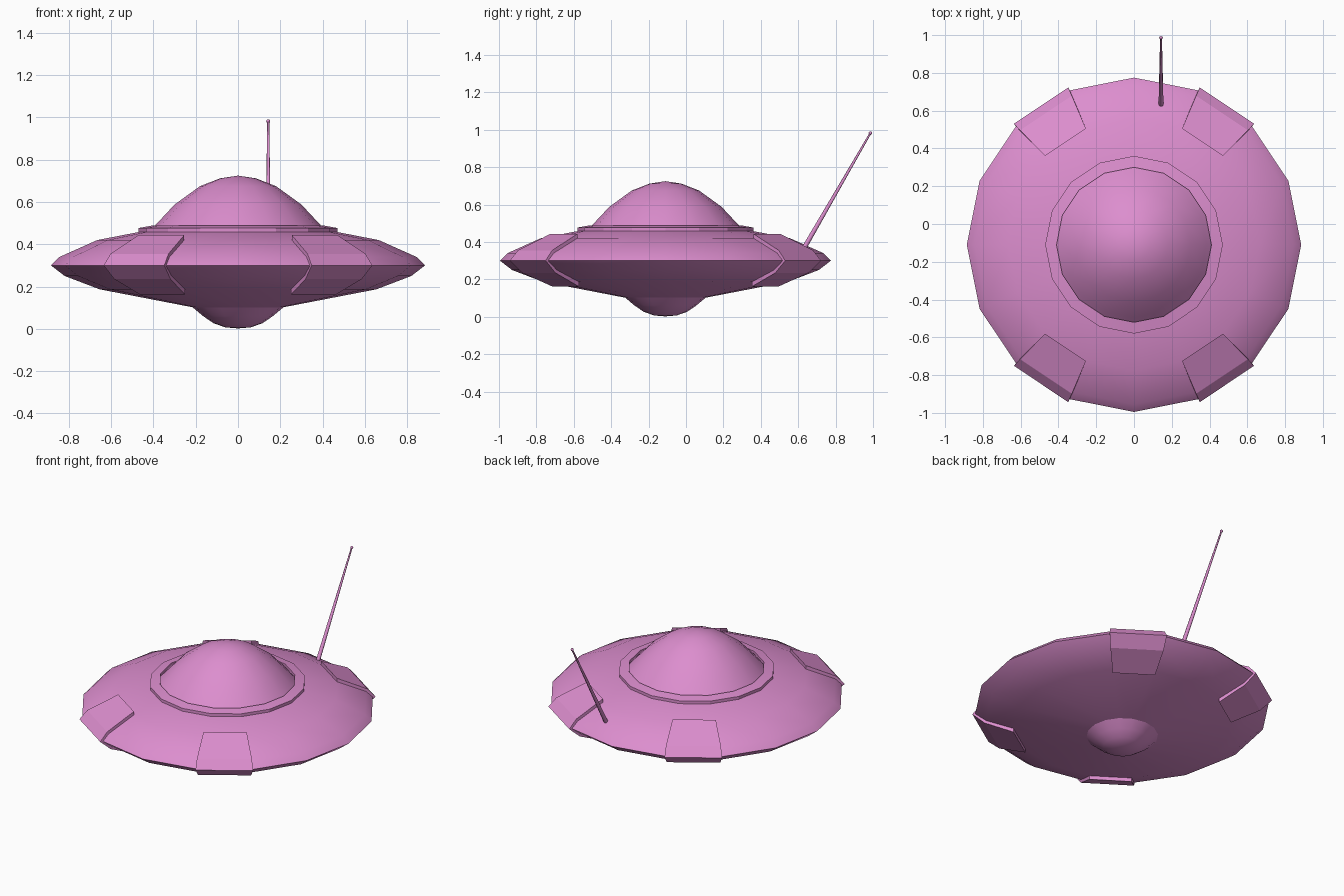
import bpy, bmesh, math
from mathutils import Vector

if "Cube" in bpy.data.objects:
    bpy.data.objects.remove(bpy.data.objects["Cube"])

SIDES = 16
CY = -0.11                      # saucer axis position in y
HALF = math.pi / SIDES

pink = bpy.data.materials.new("pink_hull")
pink.diffuse_color = (0.72, 0.27, 0.62, 1)
pink.use_nodes = True
pink.node_tree.nodes["Principled BSDF"].inputs["Base Color"].default_value = pink.diffuse_color


def finish(bm, name, smooth=None):
    bmesh.ops.recalc_face_normals(bm, faces=bm.faces)
    me = bpy.data.meshes.new(name)
    bm.to_mesh(me)
    bm.free()
    ob = bpy.data.objects.new(name, me)
    bpy.context.collection.objects.link(ob)
    me.materials.append(pink)
    if smooth:
        bpy.ops.object.select_all(action='DESELECT')
        ob.select_set(True)
        bpy.context.view_layer.objects.active = ob
        bpy.ops.object.shade_smooth_by_angle(angle=math.radians(smooth))
    return ob


def lathe(name, profile, smooth):
    """Spin an (r, z) profile around the saucer axis."""
    bm = bmesh.new()
    vs = [bm.verts.new((r, CY, z)) for r, z in profile]
    es = [bm.edges.new(p) for p in zip(vs, vs[1:])]
    bmesh.ops.spin(bm, geom=vs + es, cent=(0, CY, 0), axis=(0, 0, 1),
                   angle=2 * math.pi, steps=SIDES, use_duplicate=False)
    bmesh.ops.remove_doubles(bm, verts=bm.verts, dist=1e-4)
    return finish(bm, name, smooth)


# Main disc: upper and lower shells meeting at a sharp rim
lathe("saucer_disc", [(0.40, 0.47), (0.47, 0.458), (0.666, 0.42), (0.845, 0.34), (0.885, 0.30),
                      (0.82, 0.25), (0.655, 0.187), (0.215, 0.102)], 32)

# Belly dome
lathe("belly_dome", [(0.215, 0.102), (0.165, 0.06), (0.115, 0.026), (0.06, 0.007), (0, 0.002)], 40)

# Collar around the cockpit
lathe("dome_collar", [(0.47, 0.45), (0.47, 0.477), (0.41, 0.488), (0.41, 0.465)], 20)

# Cockpit dome
lathe("cockpit_dome", [(0.41, 0.47), (0.385, 0.497), (0.30, 0.588), (0.18, 0.675),
                       (0.085, 0.712), (0, 0.725)], 40)


# Rim clamps: four raised panels, each one facet wide, wrapped round the rim
INNER = [(0.666, 0.41), (0.835, 0.335), (0.865, 0.30), (0.81, 0.26), (0.655, 0.197)]
OUTER = [(0.666, 0.443, 0), (0.845, 0.355, 0.01), (0.885, 0.30, 0.018),
         (0.82, 0.235, 0.01), (0.655, 0.162, 0)]


def clamp(name, ang):
    bm = bmesh.new()
    radial = Vector((math.cos(ang), math.sin(ang), 0))
    tangent = Vector((-radial.y, radial.x, 0))

    def vert(r, z, out, side):
        p = radial * (r * math.cos(HALF) + out) + tangent * (side * r * math.sin(HALF))
        return bm.verts.new(p + Vector((0, CY, z)))

    rows = []
    for side in (-1, 1):
        rows.append(([vert(*p, side) for p in OUTER],
                     [vert(r, z, 0, side) for r, z in INNER]))
    (oa, ia), (ob, ib) = rows
    for a, b in ((oa, ob), (ia, ib), (oa, ia), (ob, ib)):
        for i in range(4):
            bm.faces.new((a[i], a[i + 1], b[i + 1], b[i]))
    for i in (0, 4):
        bm.faces.new((oa[i], ob[i], ib[i], ia[i]))
    finish(bm, name)


for name, deg in (("back_right", 56.25), ("back_left", 123.75),
                  ("front_left", 236.25), ("front_right", 303.75)):
    clamp(name + "_rim_clamp", math.radians(deg))

# Antenna: tapered rod leaning backwards with a small ball tip
base, tip = Vector((0.143, 0.63, 0.365)), Vector((0.143, 0.986, 0.982))
axis = tip - base
bm = bmesh.new()
bmesh.ops.create_cone(bm, cap_ends=True, segments=8, radius1=0.013, radius2=0.005,
                      depth=axis.length)
rot = Vector((0, 0, 1)).rotation_difference(axis).to_matrix()
bmesh.ops.rotate(bm, verts=bm.verts, matrix=rot)
bmesh.ops.translate(bm, verts=bm.verts, vec=(base + tip) / 2)
finish(bm, "antenna_rod", 50)

bm = bmesh.new()
bmesh.ops.create_uvsphere(bm, u_segments=8, v_segments=6, radius=0.0095)
bmesh.ops.translate(bm, verts=bm.verts, vec=tip)
finish(bm, "antenna_tip", 60)
